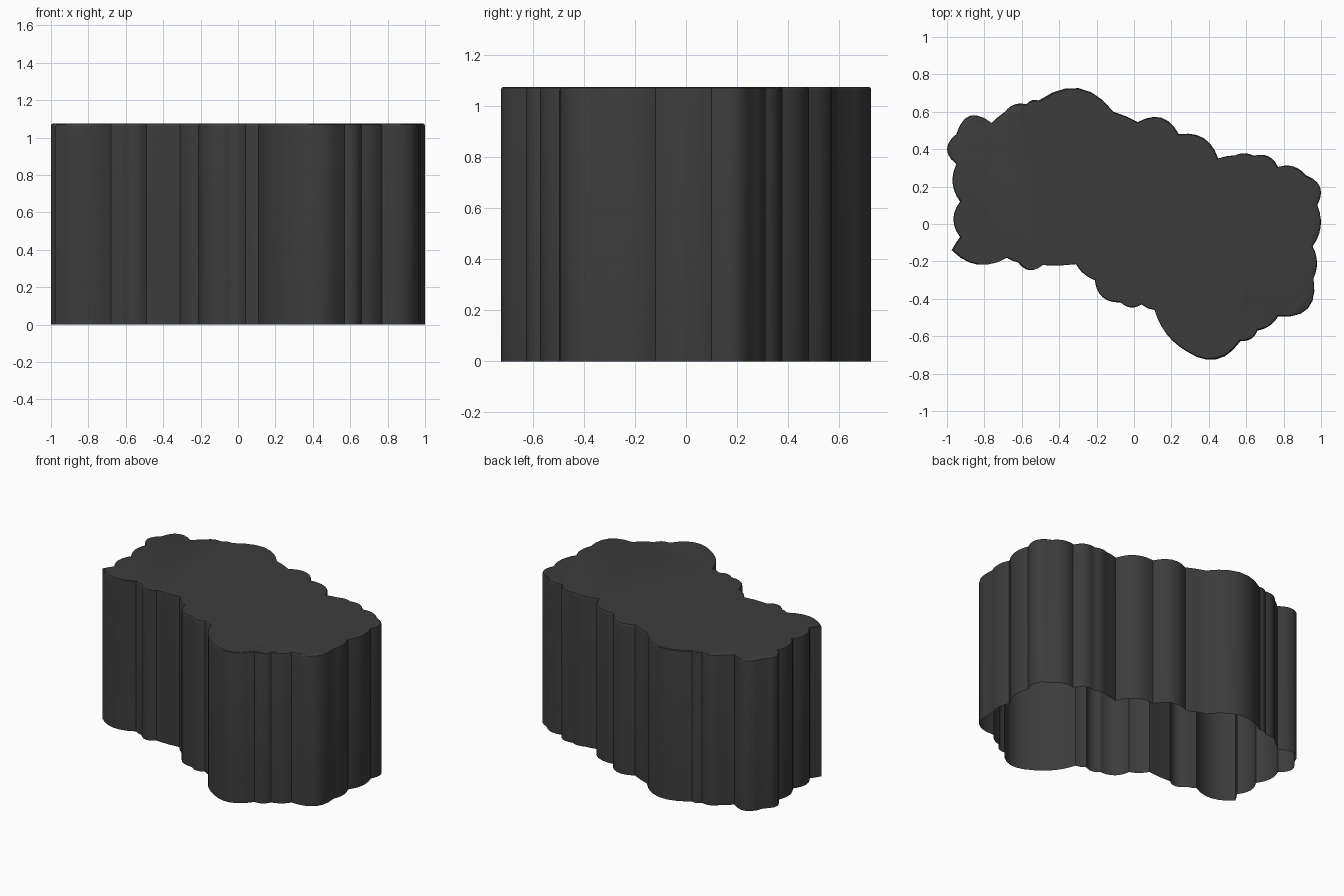
import bpy, bmesh
from mathutils import Vector

if "Cube" in bpy.data.objects:
    bpy.data.objects.remove(bpy.data.objects["Cube"])

HEIGHT = 1.075
LIP = 0.014
SEGMENTS = 6

# Scalloped outline, clockwise: crease x, crease y, bulge of the lobe to the next crease
LOBES = [
    (-.95, .32, .05), (-.95, .48, .072), (-.76, .54, .003), (-.69, .60, .02),
    (-.575, .64, .012), (-.51, .66, .097), (-.11, .60, .004), (.02, .545, .058),
    (.24, .48, .052), (.45, .35, .004), (.54, .367, .012), (.64, .365, .03),
    (.77, .305, .026), (.92, .26, .048), (.98, .10, .031), (.955, -.12, .021),
    (.96, -.29, .088), (.77, -.495, .015), (.66, -.57, .02), (.57, -.625, .073),
    (.28, -.68, .028), (.11, -.46, .006), (.04, -.43, .022), (-.07, -.42, .042),
    (-.21, -.30, .012), (-.31, -.215, .005), (-.49, -.22, .035), (-.62, -.205, .004),
    (-.68, -.18, .058), (-.975, -.14, .002), (-.93, -.07, .036), (-.93, .12, .03),
]


def scalloped_outline():
    points = []
    for i, (x, y, bulge) in enumerate(LOBES):
        a = Vector((x, y))
        b = Vector(LOBES[(i + 1) % len(LOBES)][:2])
        d = (b - a).normalized()
        out = Vector((-d.y, d.x))
        steps = SEGMENTS if bulge > .01 else 2
        for s in range(steps):
            t = s / steps
            points.append(a.lerp(b, t) + out * bulge * 4 * t * (1 - t))
    return points


outline = scalloped_outline()
bm = bmesh.new()

# Rings: open foot, top of the wall, slightly drawn-in top edge
levels = [(0, 1), (HEIGHT - LIP, 1), (HEIGHT - LIP * .3, .997), (HEIGHT, .99)]
rings = [[bm.verts.new((p.x * s, p.y * s, z)) for p in outline] for z, s in levels]
n = len(outline)
for low, high in zip(rings, rings[1:]):
    for i in range(n):
        j = (i + 1) % n
        bm.faces.new((low[j], low[i], high[i], high[j]))

# Flat top, bottom left open
bm.faces.new(list(reversed(rings[-1])))
bmesh.ops.triangulate(bm, faces=[f for f in bm.faces if len(f.verts) > 4])

mesh = bpy.data.meshes.new("rock_column")
bm.to_mesh(mesh)
bm.free()
rock = bpy.data.objects.new("rock_column", mesh)
bpy.context.collection.objects.link(rock)

# Dark stone
stone = bpy.data.materials.new("dark_stone")
stone.diffuse_color = (.045, .045, .045, 1)
stone.use_nodes = True
stone.node_tree.nodes["Principled BSDF"].inputs["Base Color"].default_value = stone.diffuse_color
mesh.materials.append(stone)

bpy.context.view_layer.objects.active = rock
rock.select_set(True)
bpy.ops.object.shade_smooth_by_angle(angle=.6)
